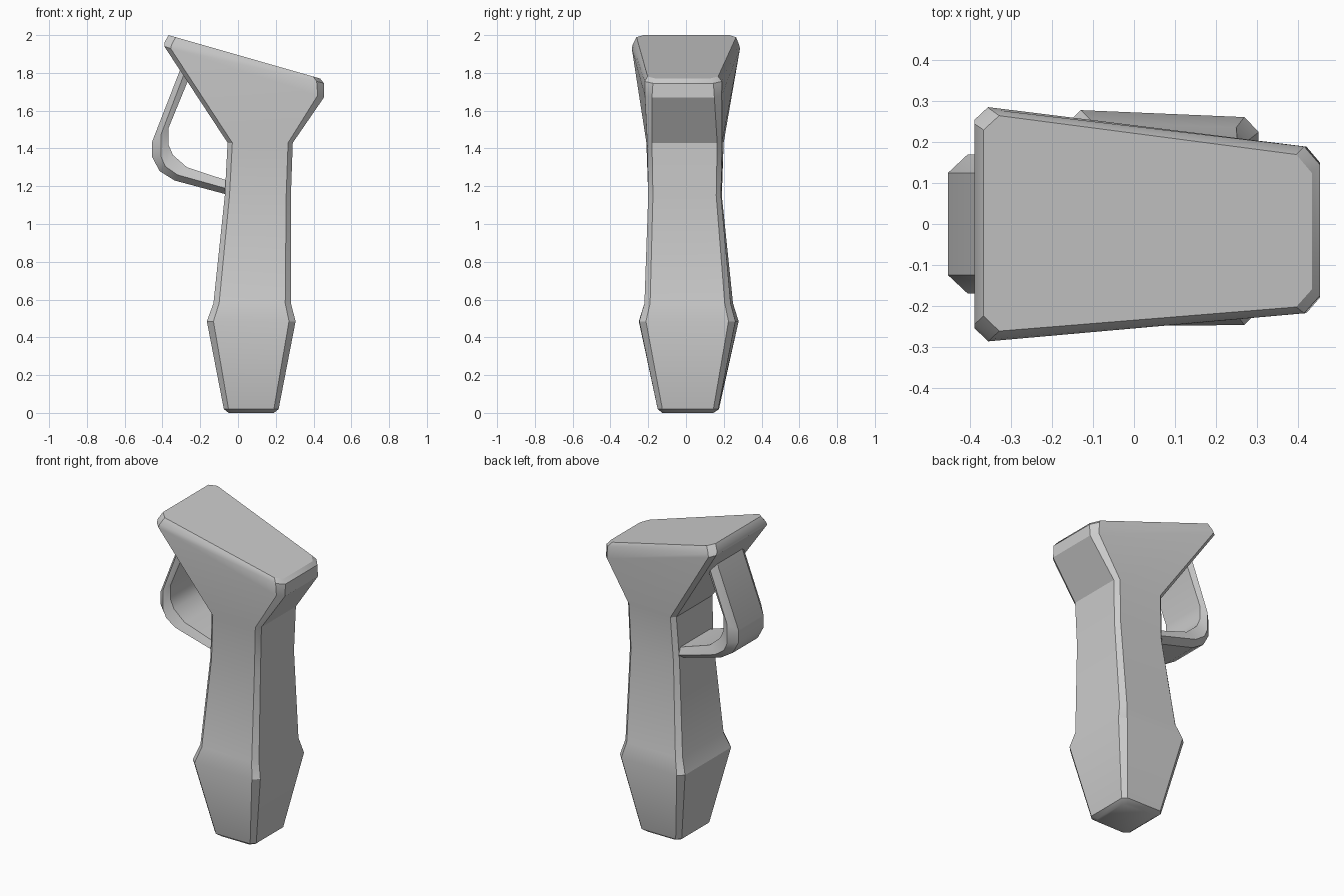
import bpy, bmesh, math
from mathutils import Vector

if "Cube" in bpy.data.objects:
    bpy.data.objects.remove(bpy.data.objects["Cube"])


def chamfered_ring(x0, x1, z0, z1, y0, y1, c):
    """Four-sided section with cut corners; y0/y1 = (front, back) at left/right end."""
    p = [Vector((x0, y0[0], z0)), Vector((x1, y1[0], z1)),
         Vector((x1, y1[1], z1)), Vector((x0, y0[1], z0))]
    out = []
    for i in range(4):
        for q in (p[i - 1], p[(i + 1) % 4]):
            out.append(p[i] + (q - p[i]).normalized() * c)
    return out


def loft(name, rings, angle):
    """Skin a list of equal-length rings and cap both ends."""
    bm = bmesh.new()
    vs = [[bm.verts.new(p) for p in r] for r in rings]
    n = len(vs[0])
    for a, b in zip(vs, vs[1:]):
        for i in range(n):
            j = (i + 1) % n
            bm.faces.new((a[i], a[j], b[j], b[i]))
    bm.faces.new(vs[0][::-1])
    bm.faces.new(vs[-1])
    bmesh.ops.recalc_face_normals(bm, faces=bm.faces[:])
    me = bpy.data.meshes.new(name)
    bm.to_mesh(me)
    bm.free()
    ob = bpy.data.objects.new(name, me)
    bpy.context.collection.objects.link(ob)
    bpy.ops.object.select_all(action='DESELECT')
    ob.select_set(True)
    bpy.context.view_layer.objects.active = ob
    bpy.ops.object.shade_smooth_by_angle(angle=math.radians(angle))
    return ob


# Body: foot, bulge, shaft, neck, flared slanted head
sections = [
    (-.05, .19, 0, 0, (-.125, .145), (-.125, .145), .025),
    (-.075, .215, .02, .02, (-.15, .175), (-.15, .17), .025),
    (-.165, .305, .485, .485, (-.25, .28), (-.247, .26), .035),
    (-.13, .28, .58, .58, (-.22, .25), (-.22, .235), .03),
    (-.07, .28, 1.15, 1.15, (-.20, .19), (-.20, .185), .025),
    (-.055, .29, 1.43, 1.43, (-.21, .20), (-.205, .19), .025),
    (-.39, .455, 1.94, 1.67, (-.29, .29), (-.215, .185), .035),
    (-.39, .455, 1.96, 1.745, (-.285, .285), (-.215, .185), .04),
    (-.368, .435, 2.0, 1.77, (-.265, .27), (-.20, .165), .04),
]
loft("body", [chamfered_ring(*s) for s in sections], 30)

# Strap handle: outer, edge and inner paths in the xz plane
outer = [(-.27, 1.91), (-.455, 1.435), (-.455, 1.355), (-.415, 1.28), (-.335, 1.23), (.02, 1.135)]
edge = [(-.245, 1.90), (-.407, 1.475), (-.407, 1.355), (-.385, 1.305), (-.32, 1.26), (.02, 1.165)]
inner = [(-.215, 1.88), (-.367, 1.51), (-.368, 1.42), (-.344, 1.365), (-.27, 1.30), (.02, 1.205)]
rings = []
for o, e, i in zip(outer, edge, inner):
    rings.append([Vector((p[0], y, p[1])) for p, y in
                  ((o, -.125), (o, .125), (e, .17), (i, .15), (i, -.15), (e, -.17))])
loft("handle", rings, 30)
